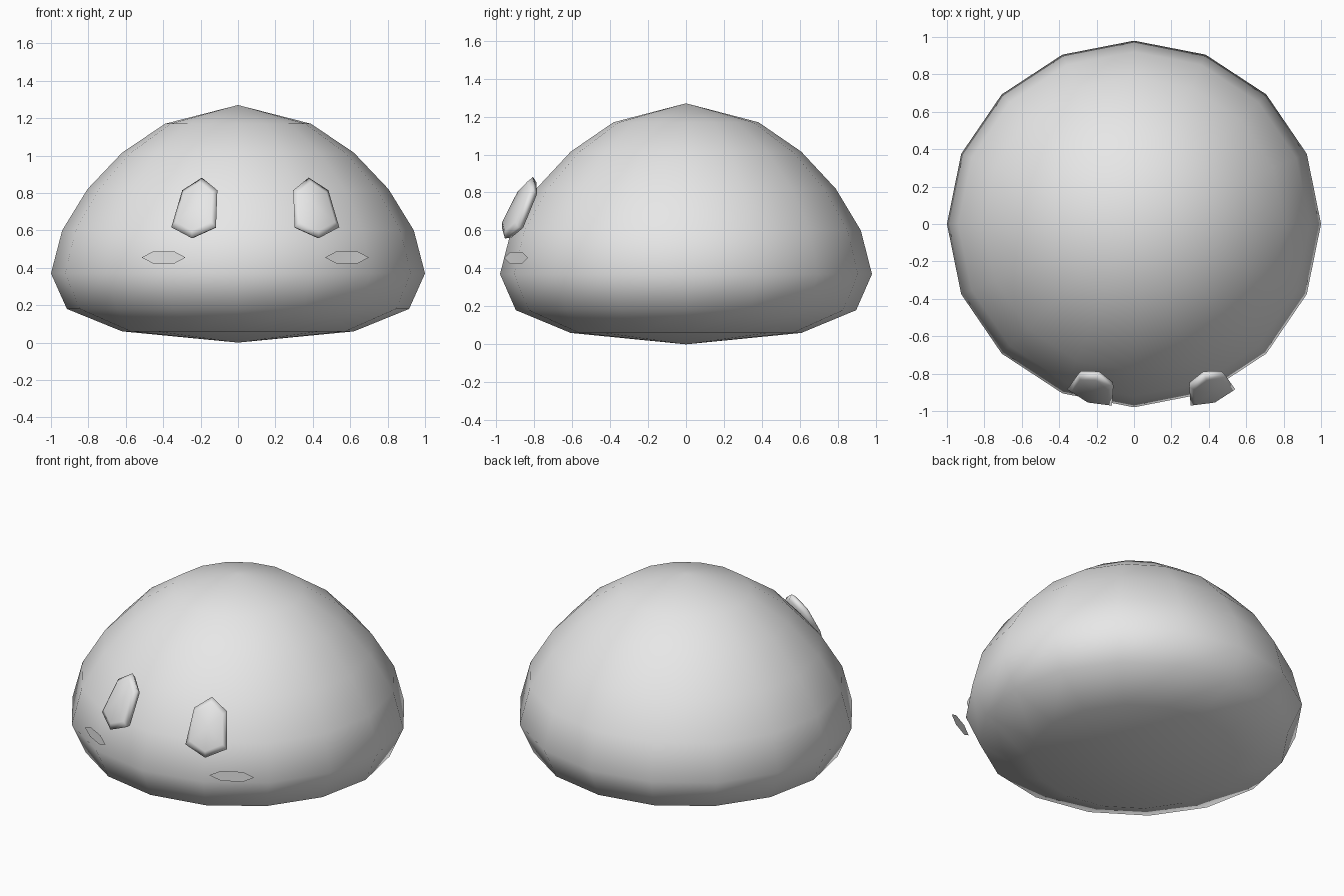
import bpy, bmesh, math
from mathutils import Matrix, Vector

cube = bpy.data.objects.get("Cube")
if cube:
    bpy.data.objects.remove(cube, do_unlink=True)

grey = bpy.data.materials.new("light_grey")
grey.use_nodes = True
grey.diffuse_color = (0.8, 0.8, 0.8, 1)
grey.node_tree.nodes["Principled BSDF"].inputs["Base Color"].default_value = (0.8, 0.8, 0.8, 1)

FACE_X = 0.0925  # the face sits slightly off the body's centre line


def make_object(name, bm, smooth=True):
    mesh = bpy.data.meshes.new(name)
    bm.to_mesh(mesh)
    bm.free()
    mesh.materials.append(grey)
    for p in mesh.polygons:
        p.use_smooth = smooth
    obj = bpy.data.objects.new(name, mesh)
    bpy.context.collection.objects.link(obj)
    return obj


def stacked_rings(rings, start, end):
    """Closed solid from matching rings of points, capped by a point at each end."""
    bm = bmesh.new()
    loops = [[bm.verts.new(p) for p in ring] for ring in rings]
    first, last = bm.verts.new(start), bm.verts.new(end)
    n = len(loops[0])
    for i in range(n):
        j = (i + 1) % n
        bm.faces.new((first, loops[0][j], loops[0][i]))
        bm.faces.new((loops[-1][i], loops[-1][j], last))
        for a, b in zip(loops, loops[1:]):
            bm.faces.new((a[i], a[j], b[j], b[i]))
    bmesh.ops.recalc_face_normals(bm, faces=bm.faces)
    return bm


# Body: sixteen-sided dome with a rounded, shallow underside
profile = [(0.62, 0.06), (0.915, 0.18), (1.0, 0.37), (0.94, 0.60),
           (0.805, 0.82), (0.62, 1.015), (0.39, 1.17)]
angles = [math.tau * i / 16 for i in range(16)]
body_rings = [[(r * math.cos(a), 0.98 * r * math.sin(a), z) for a in angles]
              for r, z in profile]
make_object("body", stacked_rings(body_rings, (0, 0, 0), (0, 0, 1.27)))

# Face parts: local x is sideways, y is up and z points out of the face
EYE = [(0, 0.18), (-0.1, 0.105), (-0.127, -0.115),
       (0, -0.18), (0.127, -0.115), (0.1, 0.105)]
BLUSH = [(0.133, 0), (0.065, 0.032), (-0.065, 0.032),
         (-0.133, 0), (-0.065, -0.032), (0.065, -0.032)]


def place(bm, side, offset, y, z, yaw, pitch):
    turn = (Matrix.Rotation(side * math.radians(yaw), 4, 'Z')
            @ Matrix.Rotation(math.radians(90 - pitch), 4, 'X'))
    where = Matrix.Translation(Vector((FACE_X + side * offset, y, z)))
    bm.transform(where @ turn)
    return bm


for side, label in ((1, "left"), (-1, "right")):
    # Eye: thick six-sided pad with a gently raised front
    layers = [(0.9, -0.03), (1.0, 0.0), (0.8, 0.018)]
    eye_rings = [[(u * s, v * s, w) for u, v in EYE] for s, w in layers]
    eye = stacked_rings(eye_rings, (0, 0, -0.03), (0, 0, 0.026))
    make_object(label + "_eye", place(eye, side, 0.3125, -0.88, 0.72, 20, 26))

    # Cheek: thin upright six-sided plate
    cheek = bmesh.new()
    cheek.faces.new([cheek.verts.new((u, v, 0)) for u, v in BLUSH])
    make_object(label + "_cheek", place(cheek, side, 0.49, -0.895, 0.455, 28, 0))
